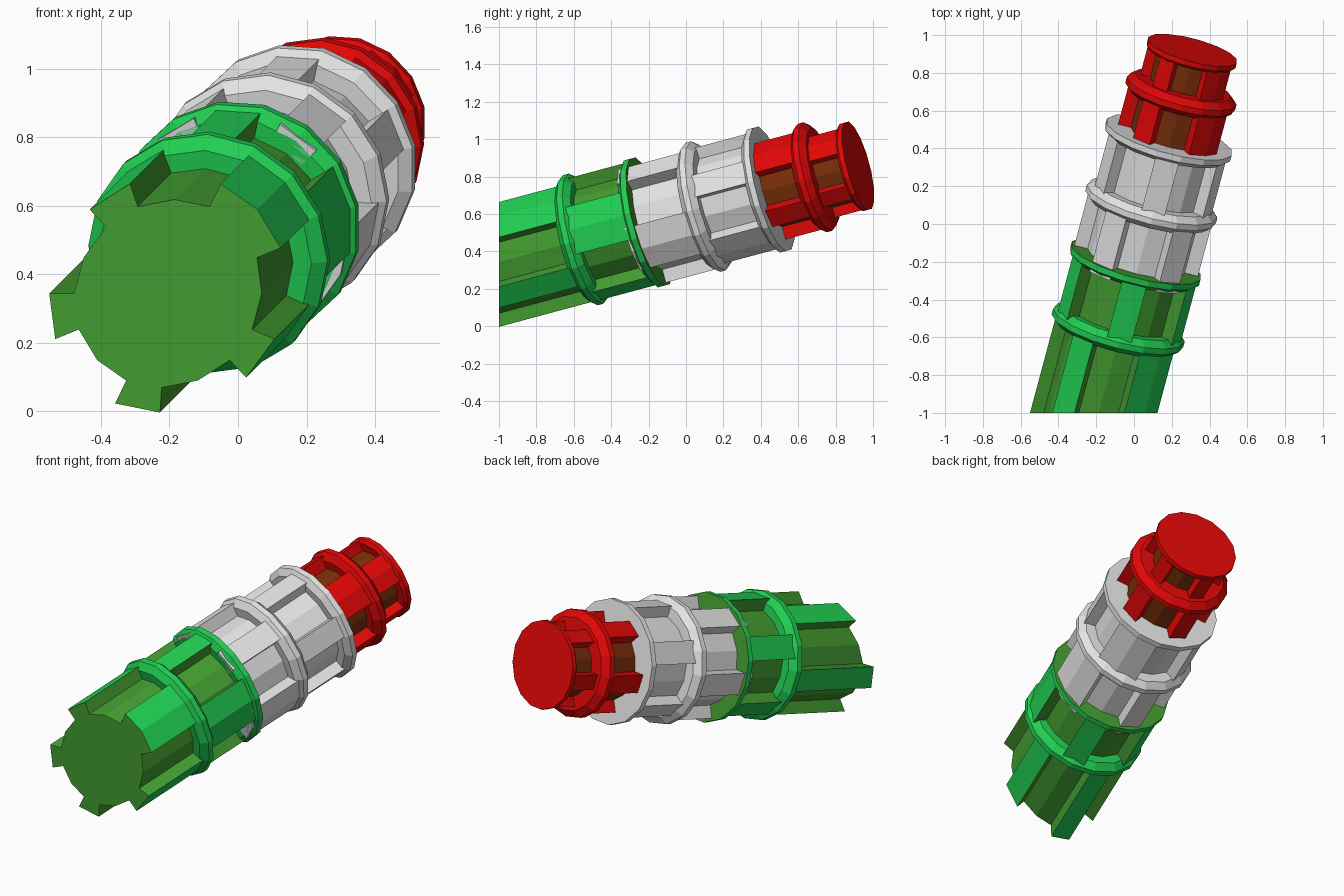
import bpy, bmesh, math
from mathutils import Vector

if "Cube" in bpy.data.objects:
    bpy.data.objects.remove(bpy.data.objects["Cube"])

N = 16
STEP = 2 * math.pi / N
TWIST = -1.5                             # each drum turns one and a half sides
LEAN = math.tan(math.radians(15))
RUN = Vector((LEAN, 1, LEAN))            # axis point moves by RUN per unit of y
D = RUN.normalized()
U = (Vector((1, 0, 0)) - D * D.x).normalized()
V = U.cross(D)
TOP = Vector((0.31, 0.92, 0.858))        # centre of the end cap


def material(name, rgb):
    m = bpy.data.materials.new(name)
    m.diffuse_color = (*rgb, 1)
    m.use_nodes = True
    m.node_tree.nodes["Principled BSDF"].inputs["Base Color"].default_value = m.diffuse_color
    return m


GREEN = material("green", (0.015, 0.62, 0.085))
OLIVE = material("olive green", (0.055, 0.33, 0.03))
WHITE = material("light grey", (0.77, 0.77, 0.77))
RED = material("red", (0.75, 0.002, 0.002))
BROWN = material("brown", (0.19, 0.028, 0.003))


def point(y, r, a):
    return TOP + RUN * (y - TOP.y) + (U * math.cos(a) + V * math.sin(a)) * r


def finish(name, bm, mats):
    bmesh.ops.recalc_face_normals(bm, faces=bm.faces[:])
    me = bpy.data.meshes.new(name)
    bm.to_mesh(me)
    bm.free()
    for m in mats:
        me.materials.append(m)
    ob = bpy.data.objects.new(name, me)
    bpy.context.collection.objects.link(ob)


def bay(name, y0, y1, rib, floor, turn, mats, dark_walls, cut=False):
    """Fluted drum: every third of 16 sides stands out as a rib."""
    pts = []
    for i in range(N):
        r = rib if (i - 2) % N % 3 == 0 else floor
        for a in (i, i + 1):
            p = (r, a % N)
            if not pts or pts[-1] != p:
                pts.append(p)
    if pts[0] == pts[-1]:
        pts.pop()
    bm = bmesh.new()
    low, high = [[bm.verts.new(point(y, r, (a + turn) * STEP)) for r, a in pts]
                 for y in (y0, y1)]
    n = len(pts)
    for i in range(n):
        j = (i + 1) % n
        f = bm.faces.new((low[i], low[j], high[j], high[i]))
        ra, rb = pts[i][0], pts[j][0]
        wall = ra != rb
        f.material_index = 1 if (wall and dark_walls) or (not wall and ra == floor) else 0
    for ring in (low, high):
        bm.faces.new(ring).material_index = 1 if dark_walls else 0
    if cut:                                # flat vertical cut at the front
        geom = bm.verts[:] + bm.edges[:] + bm.faces[:]
        res = bmesh.ops.bisect_plane(bm, geom=geom, plane_co=(0, -1, 0),
                                     plane_no=(0, -1, 0), clear_outer=True)
        edges = [e for e in res["geom_cut"] if isinstance(e, bmesh.types.BMEdge)]
        for f in bmesh.ops.contextual_create(bm, geom=edges)["faces"]:
            f.material_index = 1
    finish(name, bm, mats)


def collar(name, profile, turn, mats):
    """Sixteen-sided ring from (y, radius) pairs, closed at both ends."""
    bm = bmesh.new()
    rings = [[bm.verts.new(point(y, r, (i + turn) * STEP)) for i in range(N)]
             for y, r in profile]
    for a, b in zip(rings, rings[1:]):
        for i in range(N):
            j = (i + 1) % N
            bm.faces.new((a[i], a[j], b[j], b[i]))
    bm.faces.new(rings[0])
    bm.faces.new(rings[-1]).material_index = len(mats) - 1
    finish(name, bm, mats)


def bevelled(y, R, r):
    return [(y - 0.045, r), (y - 0.015, R), (y + 0.015, R), (y + 0.045, r)]


def flared(y, R, r):
    return [(y - 0.03, r), (y - 0.005, R), (y + 0.025, R)]


# green drums
g = [GREEN, OLIVE]
bay("green_lower_drum", -1.4, -0.54, 0.335, 0.265, 0, g, True, cut=True)
collar("green_lower_collar", bevelled(-0.55, 0.36, 0.32), 0, [GREEN])
bay("green_upper_drum", -0.54, -0.21, 0.343, 0.27, TWIST, g, True)
collar("green_upper_collar", flared(-0.22, 0.358, 0.32), TWIST, g)

# pale drums
w = [WHITE, WHITE]
bay("pale_lower_drum", -0.25, 0.10, 0.338, 0.265, 2 * TWIST, w, False)
collar("pale_lower_collar", bevelled(0.105, 0.357, 0.32), 2 * TWIST, [WHITE])
bay("pale_upper_drum", 0.11, 0.44, 0.325, 0.26, 3 * TWIST, w, False)
collar("pale_upper_collar", flared(0.435, 0.347, 0.31), 3 * TWIST, [WHITE])

# red drums and end cap
r = [RED, BROWN]
bay("red_lower_drum", 0.43, 0.69, 0.28, 0.21, 0, r, False)
collar("red_lower_collar", bevelled(0.69, 0.30, 0.26), 0, [RED])
bay("red_upper_drum", 0.69, 0.91, 0.235, 0.18, 0, r, False)
collar("end_cap", [(0.88, 0.23), (0.895, 0.246), (0.92, 0.246)], TWIST, [RED])
